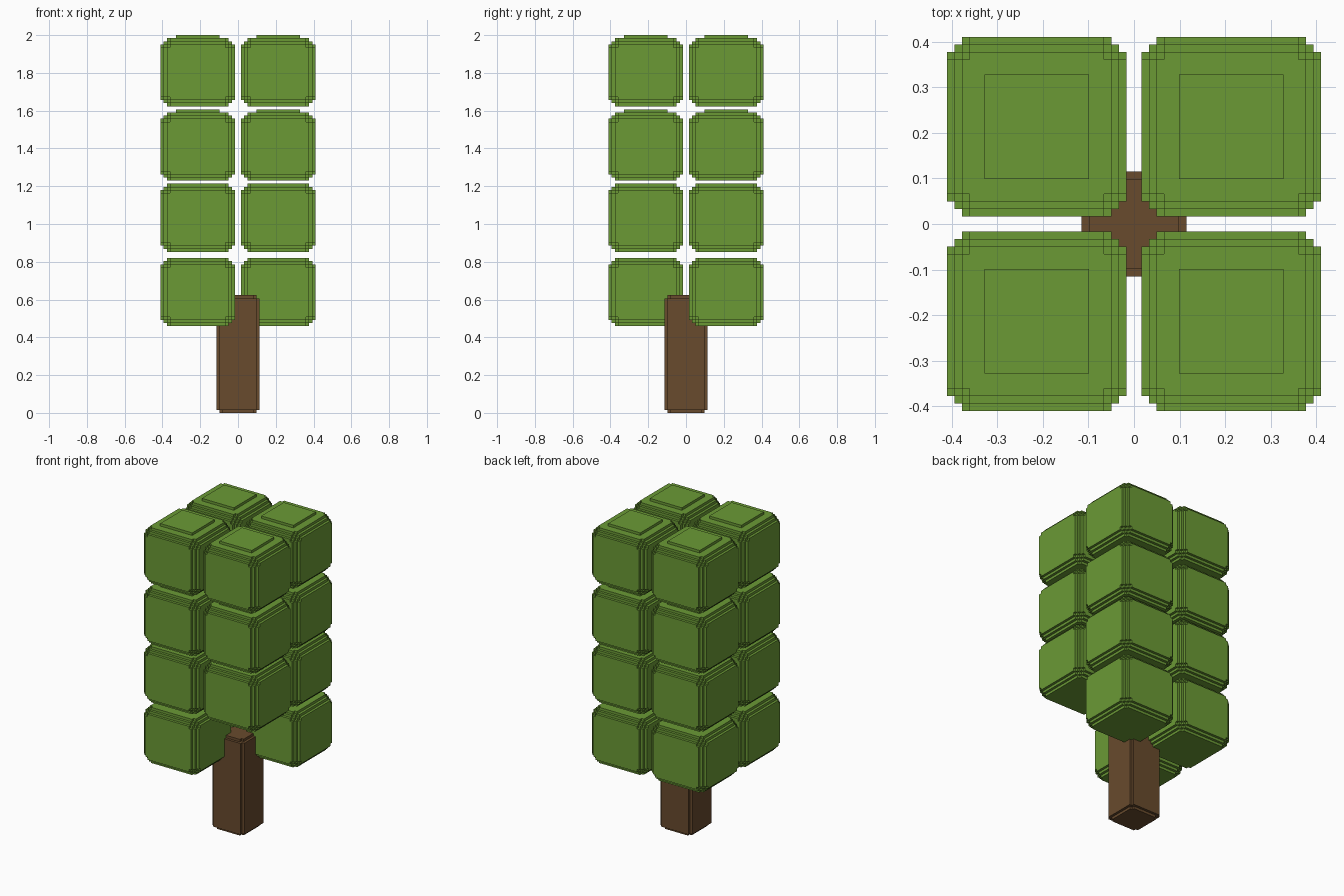
import bpy
import bmesh

cube = bpy.data.objects.get("Cube")
if cube:
    bpy.data.objects.remove(cube, do_unlink=True)

UNIT = 2 / 122  # size of one voxel step


def material(name, colour):
    mat = bpy.data.materials.new(name)
    mat.use_nodes = True
    mat.diffuse_color = (*colour, 1)
    mat.node_tree.nodes["Principled BSDF"].inputs["Base Color"].default_value = (*colour, 1)
    return mat


def stepped_square(half, steps):
    """Outline of a square whose corners are cut as a staircase."""
    corner = [(half, half - steps)]
    for k in range(steps):
        x, y = half - k - 1, half - steps + k
        corner += [(x, y), (x, y + 1)]
    outline = []
    for _ in range(4):
        outline += corner
        corner = [(-y, x) for x, y in corner]
    return outline


def add_prism(bm, centre, outline, low, high):
    cx, cy = centre
    rings = [[bm.verts.new(((cx + x) * UNIT, (cy + y) * UNIT, z * UNIT)) for x, y in outline]
             for z in (low, high)]
    bottom, top = rings
    bm.faces.new(bottom[::-1])
    bm.faces.new(top)
    for i in range(len(outline)):
        j = (i + 1) % len(outline)
        bm.faces.new((bottom[i], bottom[j], top[j], top[i]))


def stepped_block(name, mat, centre, half, low, high, layers, cap=False):
    """Nested prisms: each wider layer is one step shorter at both ends."""
    bm = bmesh.new()
    for depth, (inset, steps) in enumerate(layers):
        add_prism(bm, centre, stepped_square(half - inset, steps), low + depth, high - depth)
    if cap:
        add_prism(bm, centre, stepped_square(half - 5, 0), high - 1, high + 1)
    mesh = bpy.data.meshes.new(name)
    bm.to_mesh(mesh)
    bm.free()
    mesh.materials.append(mat)
    bpy.context.collection.objects.link(bpy.data.objects.new(name, mesh))


leaf_green = material("leaf green", (0.147, 0.323, 0.036))
bark_brown = material("bark brown", (0.138, 0.069, 0.026))

# Trunk
stepped_block("trunk", bark_brown, (0, 0), 7, 0, 38, [(1, 1), (0, 1)])

# Foliage: four tiers of rounded blocks, the front left one of the lowest tier left out
LEAF_LAYERS = [(2, 1), (1, 2), (0, 3), (0, 2)]
TIERS = [("lowest", 28, False), ("lower", 52, False), ("upper", 75, True), ("top", 99, True)]
for tier, low, cap in TIERS:
    for side, x in (("left", 13), ("right", -13)):
        for end, y in (("front", -13), ("back", 13)):
            if (tier, side, end) != ("lowest", "left", "front"):
                stepped_block(f"{tier}_foliage_{end}_{side}", leaf_green, (x, y), 12,
                              low, low + 22, LEAF_LAYERS, cap)
